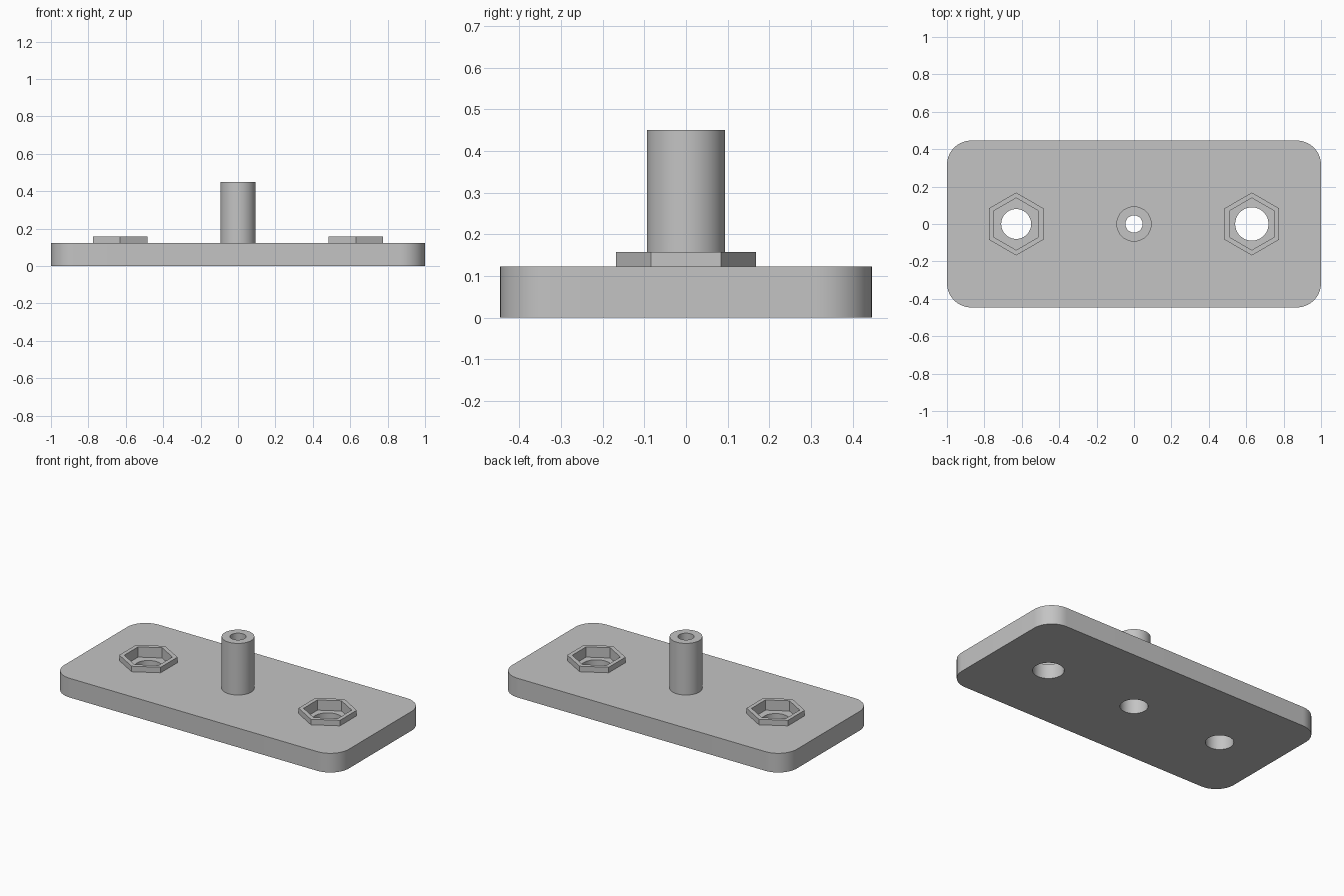
import bpy
import bmesh
import math

cube = bpy.data.objects.get("Cube")
if cube:
    bpy.data.objects.remove(cube, do_unlink=True)

# Main dimensions
HALF_X, HALF_Y, THICK, CORNER = 1.0, 0.446, 0.122, 0.13
BOSS_X, BOSS_TOP, POCKET_FLOOR = 0.63, 0.157, 0.092
POST_TOP = 0.45

grey = bpy.data.materials.new("plain grey")
grey.use_nodes = True
colour = (0.55, 0.55, 0.55, 1)
grey.diffuse_color = colour
grey.node_tree.nodes["Principled BSDF"].inputs["Base Color"].default_value = colour


def prism(name, outline, z0, z1):
    """Extrude a flat outline from z0 to z1."""
    bm = bmesh.new()
    face = bm.faces.new([bm.verts.new((x, y, z0)) for x, y in outline])
    up = bmesh.ops.extrude_face_region(bm, geom=[face])["geom"]
    verts = [v for v in up if isinstance(v, bmesh.types.BMVert)]
    bmesh.ops.translate(bm, verts=verts, vec=(0, 0, z1 - z0))
    bmesh.ops.recalc_face_normals(bm, faces=bm.faces)
    mesh = bpy.data.meshes.new(name)
    bm.to_mesh(mesh)
    bm.free()
    mesh.materials.append(grey)
    obj = bpy.data.objects.new(name, mesh)
    bpy.context.collection.objects.link(obj)
    return obj


def ring(x, radius, sides=64):
    """Regular outline with a corner pointing along y."""
    steps = [math.tau * i / sides + math.pi / 2 for i in range(sides)]
    return [(x + radius * math.cos(a), radius * math.sin(a)) for a in steps]


def rounded_rectangle(hx, hy, r, steps=16):
    points = []
    for q, (sx, sy) in enumerate([(1, 1), (-1, 1), (-1, -1), (1, -1)]):
        for i in range(steps + 1):
            a = math.pi / 2 * (q + i / steps)
            points.append((sx * (hx - r) + r * math.cos(a),
                           sy * (hy - r) + r * math.sin(a)))
    return points


def combine(target, other, operation):
    """Apply a boolean and remove the helper."""
    other.hide_render = True
    mod = target.modifiers.new(operation.lower(), "BOOLEAN")
    mod.operation = operation
    mod.solver = "EXACT"
    mod.object = other
    bpy.context.view_layer.objects.active = target
    bpy.ops.object.modifier_apply(modifier=mod.name)
    bpy.data.objects.remove(other, do_unlink=True)


# Base plate with rounded corners
plate = prism("mounting_plate", rounded_rectangle(HALF_X, HALF_Y, CORNER), 0, THICK)

# Centre post and hexagonal rims
combine(plate, prism("post", ring(0, 0.094), 0.05, POST_TOP), "UNION")
for x in (-BOSS_X, BOSS_X):
    combine(plate, prism("hex_rim", ring(x, 0.168, 6), 0.05, BOSS_TOP), "UNION")

# Nut pockets with through holes, the left one slightly wider
for x, radius in ((-BOSS_X, 0.08), (BOSS_X, 0.089)):
    combine(plate, prism("nut_pocket", ring(x, 0.139, 6), POCKET_FLOOR, 0.3), "DIFFERENCE")
    combine(plate, prism("bolt_hole", ring(x, radius), -0.1, 0.3), "DIFFERENCE")

# Post bore, with a wider recess from below
combine(plate, prism("post_bore", ring(0, 0.046), -0.1, 0.6), "DIFFERENCE")
combine(plate, prism("screw_recess", ring(0, 0.079), -0.1, THICK), "DIFFERENCE")

bpy.ops.object.select_all(action="DESELECT")
plate.select_set(True)
bpy.context.view_layer.objects.active = plate
bpy.ops.object.shade_smooth_by_angle(angle=math.radians(30))
